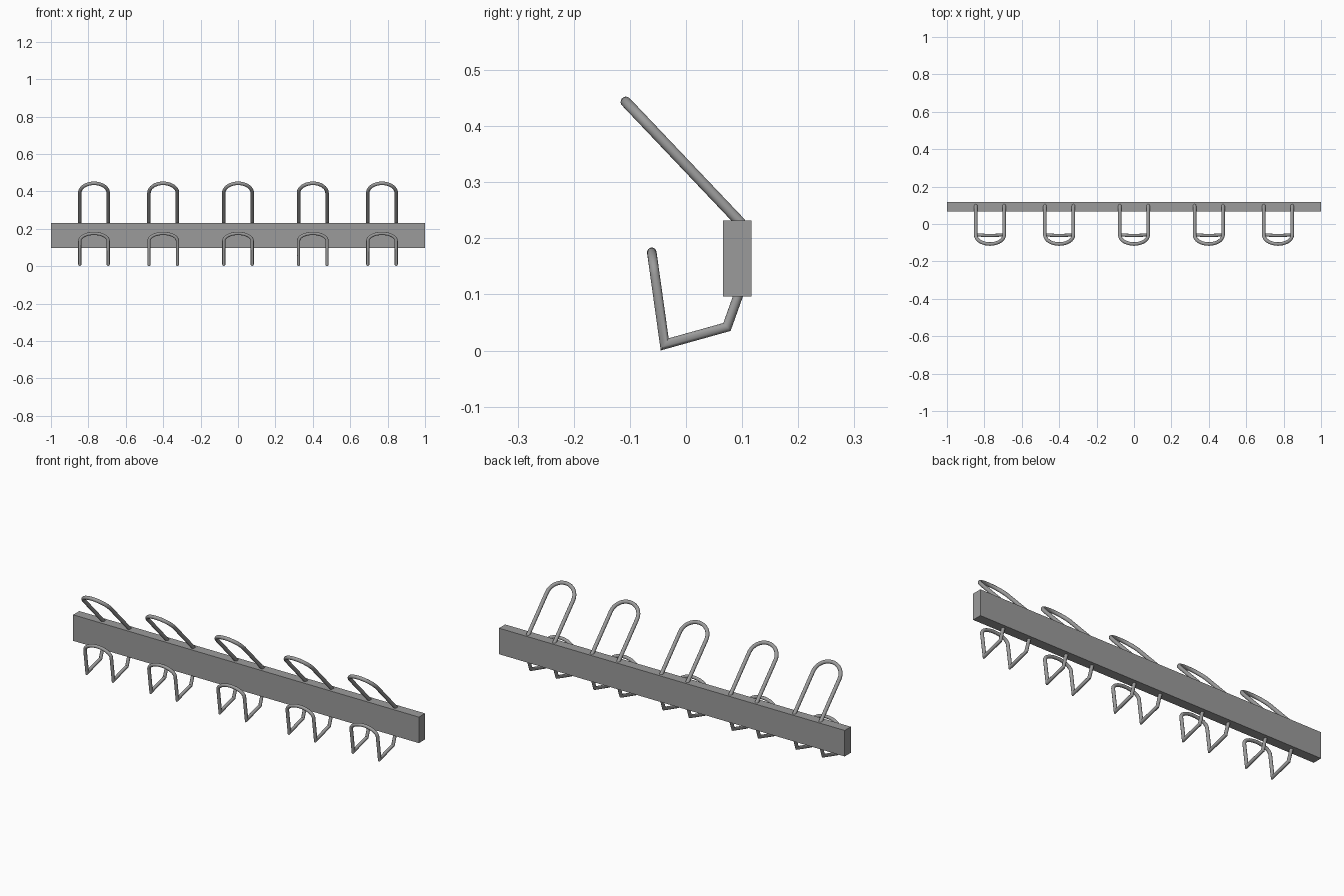
import bpy, bmesh
from math import sin, cos, pi
from mathutils import Vector

if "Cube" in bpy.data.objects:
    bpy.data.objects.remove(bpy.data.objects["Cube"])

CENTRES = (-0.77, -0.40, 0.0, 0.40, 0.77)
HALF = 0.076          # half spacing of the two legs of a hook

# Dark grey metal
metal = bpy.data.materials.new("dark_metal")
metal.diffuse_color = (0.33, 0.33, 0.33, 1)
metal.use_nodes = True
metal.node_tree.nodes["Principled BSDF"].inputs["Base Color"].default_value = metal.diffuse_color


def sweep(name, pts, radius, sides=16):
    """Round wire along a path with mitred corners and capped ends."""
    pts = [Vector(p) for p in pts]
    dirs = [(b - a).normalized() for a, b in zip(pts, pts[1:])]
    u = dirs[0].orthogonal().normalized()
    v = dirs[0].cross(u)
    ring = [pts[0] + radius * (cos(2 * pi * i / sides) * u + sin(2 * pi * i / sides) * v)
            for i in range(sides)]
    bm = bmesh.new()
    rings = [[bm.verts.new(p) for p in ring]]
    for k, d in enumerate(dirs):
        n = d + dirs[min(k + 1, len(dirs) - 1)]
        ring = [p + d * ((pts[k + 1] - p).dot(n) / d.dot(n)) for p in ring]
        rings.append([bm.verts.new(p) for p in ring])
    for a, b in zip(rings, rings[1:]):
        for i in range(sides):
            j = (i + 1) % sides
            bm.faces.new((a[i], a[j], b[j], b[i]))
    bm.faces.new(rings[0][::-1])
    bm.faces.new(rings[-1])
    bmesh.ops.recalc_face_normals(bm, faces=bm.faces)
    me = bpy.data.meshes.new(name)
    bm.to_mesh(me)
    bm.free()
    me.materials.append(metal)
    ob = bpy.data.objects.new(name, me)
    bpy.context.collection.objects.link(ob)
    bpy.context.view_layer.objects.active = ob
    ob.select_set(True)
    bpy.ops.object.shade_smooth_by_angle(angle=0.6)
    ob.select_set(False)
    return ob


def hook_path(side, rise, steps=16):
    """Side profile (y, z) used for both legs, joined by an arch of height rise at its tip."""
    side = [Vector((0, y, z)) for y, z in side]
    tip = side[-1]
    d = (tip - side[-2]).normalized()
    base = tip - d * rise
    x = Vector((HALF, 0, 0))
    arch = [base - x * cos(pi * i / steps) + d * rise * sin(pi * i / steps)
            for i in range(steps + 1)]
    return [p - x for p in side[:-1]] + arch + [p + x for p in side[-2::-1]]


# Backing bar
bpy.ops.mesh.primitive_cube_add(size=1, location=(0, 0.0915, 0.164))
bar = bpy.context.object
bar.name = "backing_bar"
bar.scale = (2.0, 0.051, 0.136)
bpy.ops.object.transform_apply(location=False, rotation=False, scale=True)
bar.data.materials.append(metal)
bar.select_set(False)

# Wire hooks: long upper loop and short upturned lower loop
upper = sweep("upper_hook", hook_path([(0.099, 0.226), (-0.107, 0.443)], 0.07), 0.0095)
lower = sweep("lower_hook", hook_path([(0.097, 0.109), (0.073, 0.042),
                                       (-0.038, 0.011), (-0.061, 0.175)], 0.04), 0.0085)

# Repeat along the bar
for ob in (upper, lower):
    ob.location.x = CENTRES[0]
    for cx in CENTRES[1:]:
        dup = ob.copy()
        dup.location.x = cx
        bpy.context.collection.objects.link(dup)
